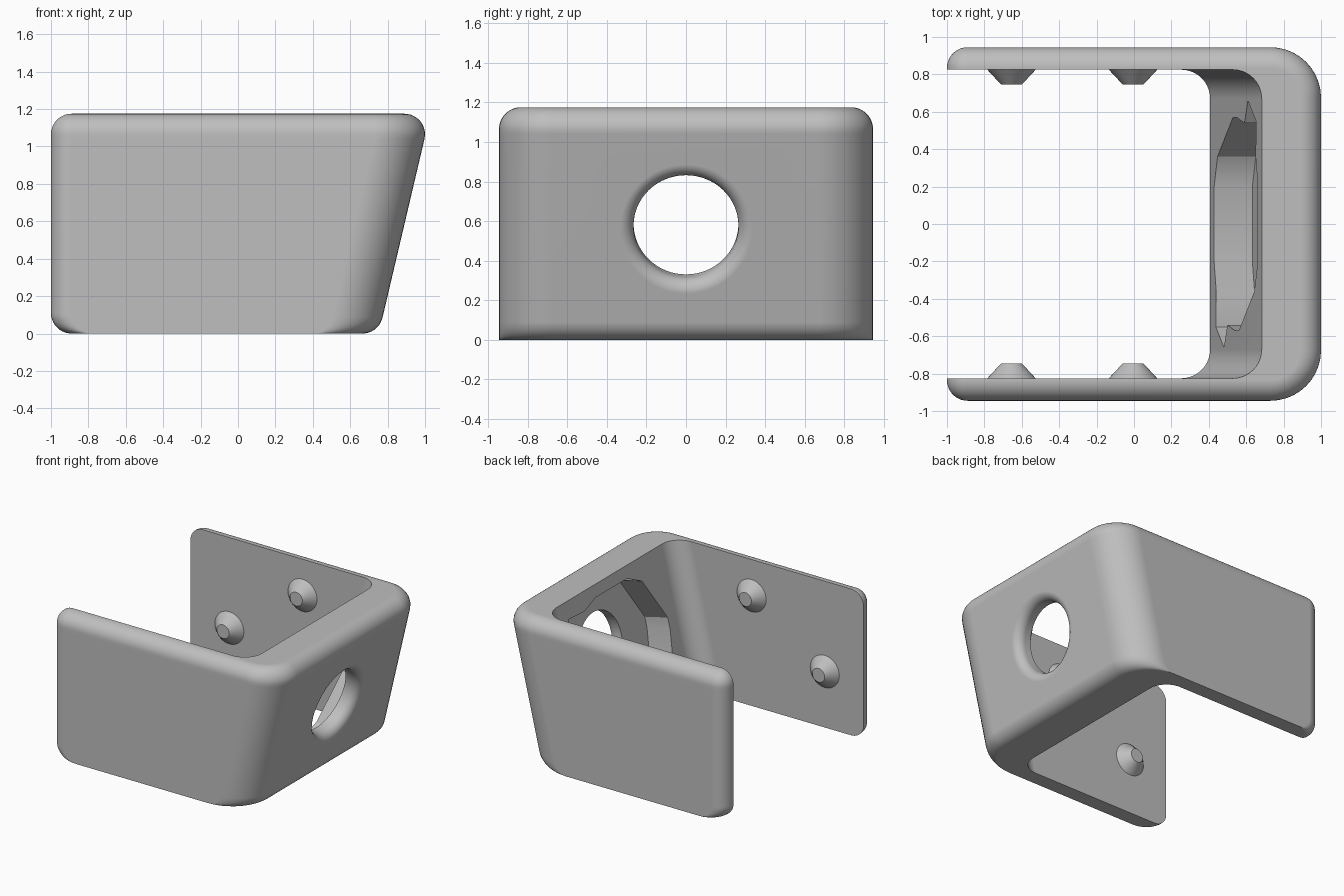
import bpy, bmesh
from math import sin, cos, atan, pi, sqrt, radians
from mathutils import Vector, Matrix

if "Cube" in bpy.data.objects:
    bpy.data.objects.remove(bpy.data.objects["Cube"])

H, W, R = 1.175, 0.945, 0.11      # height, half width, edge rounding
SLOPE = 0.235                     # lean of the end wall
T = atan(SLOPE)
AXIS = Vector((cos(T), 0, -sin(T)))   # normal of the leaning wall
UP = Vector((sin(T), 0, cos(T)))
SIDE = Vector((0, 1, 0))

grey = bpy.data.materials.new("mid grey")
grey.use_nodes = True
COLOUR = (0.52, 0.52, 0.52, 1)
grey.diffuse_color = COLOUR
grey.node_tree.nodes["Principled BSDF"].inputs["Base Color"].default_value = COLOUR


def finish(bm, name):
    bmesh.ops.recalc_face_normals(bm, faces=bm.faces)
    mesh = bpy.data.meshes.new(name)
    bm.to_mesh(mesh)
    bm.free()
    obj = bpy.data.objects.new(name, mesh)
    mesh.materials.append(grey)
    bpy.context.collection.objects.link(obj)
    return obj


def loft(name, rings):
    """Skin a list of equal-length closed rings and cap both ends."""
    bm = bmesh.new()
    rows = [[bm.verts.new(p) for p in ring] for ring in rings]
    n = len(rows[0])
    for a, b in zip(rows, rows[1:]):
        for i in range(n):
            j = (i + 1) % n
            bm.faces.new((a[i], a[j], b[j], b[i]))
    bm.faces.new(rows[0])
    bm.faces.new(rows[-1])
    return finish(bm, name)


def outline(x0, x1, w, r_back, r_front, z, seg=10):
    """Rounded rectangle at height z."""
    pts = []
    corners = ((x1, 1, r_front, 0), (x0, 1, r_back, 1),
               (x0, -1, r_back, 2), (x1, -1, r_front, 3))
    for x, side, r, quarter in corners:
        cx = x - r if x == x1 else x + r
        for i in range(seg + 1):
            a = (quarter + i / seg) * pi / 2
            pts.append((cx + r * cos(a), side * (w - r) + r * sin(a), z))
    return pts


def wall_x(z):
    return 1.003 + SLOPE * (z - H + R)


def inset(d):
    """Depth of a quarter-round edge at distance d from the end."""
    return R - sqrt(max(0, R * R - (R - d) ** 2)) if d < R else 0


def front_x(z):
    if z < R - R * sin(T):
        return wall_x(R) - R / cos(T) + R - inset(z)
    if z > H - R - R * sin(T):
        return wall_x(H - R) - R / cos(T) + sqrt(max(0, R * R - (z - H + R) ** 2))
    return wall_x(z)


# Outer body
arc = [R * (1 - cos(i * pi / 20)) for i in range(11)]
levels = sorted(arc + [H - d for d in arc] + [R - R * sin(T), H - R - R * sin(T)])
rings = []
for z in levels:
    top = inset(H - z)
    rings.append(outline(-1 + max(top, inset(z)), front_x(z), W - top,
                         max(0.003, R - top), 0.27 - top, z))
bracket = loft("bracket", rings)

# Open channel between the side walls
cutters = [loft("channel_cutter", [
    outline(-1.5, 0.407 + SLOPE * z, 0.825, 0.1, 0.155, z) for z in (-0.1, H + 0.1)])]

# Keyed recess on the inside of the leaning wall
half = [(-0.2, -0.51), (0.2, -0.51), (0.36, -0.43), (0.57, -0.07),
        (0.57, 0.02), (0.54, 0.2), (0.66, 0.28), (0.55, 0.47), (0.36, 0.46)]
key = half + [(-y, -v) for y, v in half]
base = Vector((0.545, 0, 0.587))
cutters.append(loft("recess_cutter", [
    [base + AXIS * d + SIDE * y + UP * v for y, v in key] for d in (-0.12, 0.21)]))

# Round hole with a flared outer rim
FLARE, HOLE = 0.07, 0.265
centre = Vector((wall_x(0.56), 0, 0.56))
profile = [(-0.5, HOLE)]
for i in range(9):
    a = i * pi / 16
    profile.append((-FLARE + FLARE * sin(a), HOLE + FLARE * (1 - cos(a))))
profile.append((0.1, HOLE + FLARE))
cutters.append(loft("hole_cutter", [
    [centre + AXIS * d + (SIDE * cos(k * pi / 32) + UP * sin(k * pi / 32)) * r
     for k in range(64)] for d, r in profile]))

bpy.context.view_layer.objects.active = bracket
for c in cutters:
    c.hide_render = True
    mod = bracket.modifiers.new(c.name, "BOOLEAN")
    mod.operation, mod.solver, mod.object = "DIFFERENCE", "EXACT", c
    bpy.ops.object.modifier_apply(modifier=mod.name)
    bpy.data.objects.remove(c)

# Conical locating pegs on both side walls
parts = [bracket]
for side, label in ((1, "back"), (-1, "front")):
    for x, z, place in ((-0.005, 0.885, "upper"), (-0.655, 0.45, "lower")):
        bm = bmesh.new()
        bmesh.ops.create_cone(
            bm, cap_ends=True, segments=40, radius1=0.134, radius2=0.055, depth=0.085,
            matrix=Matrix.Translation((x, side * 0.7875, z))
            @ Matrix.Rotation(side * pi / 2, 4, "X"))
        parts.append(finish(bm, f"{label}_{place}_peg"))

# Smooth rounded areas, crisp edges, flat large faces
for obj in parts:
    bpy.ops.object.select_all(action="DESELECT")
    obj.select_set(True)
    bpy.context.view_layer.objects.active = obj
    bpy.ops.object.shade_smooth_by_angle(angle=radians(30))
    obj.modifiers.new("flat_faces", "WEIGHTED_NORMAL").keep_sharp = True
